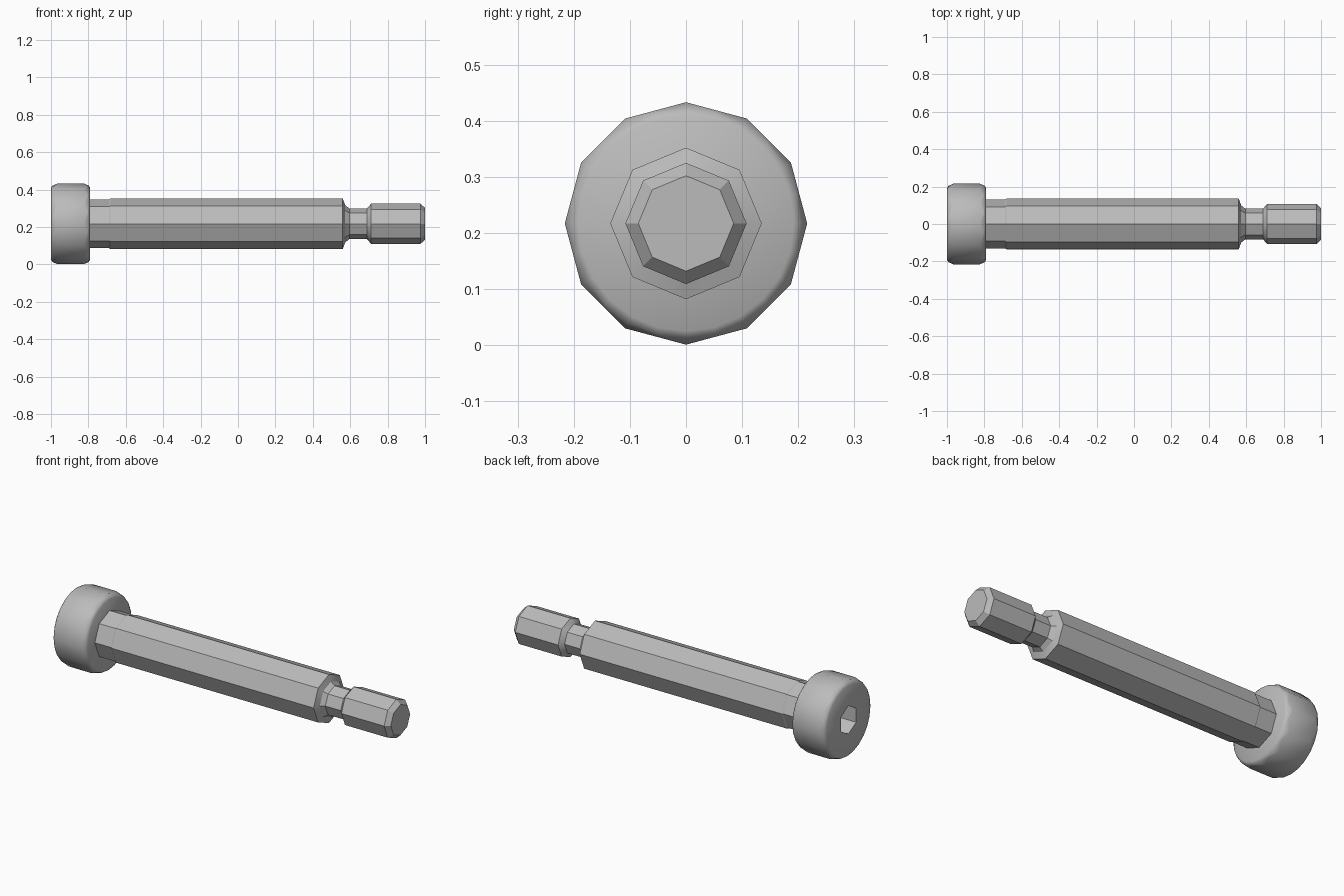
import bpy, bmesh, math
from math import cos, sin, pi

cube = bpy.data.objects.get("Cube")
if cube:
    bpy.data.objects.remove(cube, do_unlink=True)

AXIS_Z = 0.217
HEAD_R = 0.216

steel = bpy.data.materials.new("grey steel")
steel.use_nodes = True
steel.diffuse_color = (0.5, 0.5, 0.5, 1)
steel.node_tree.nodes["Principled BSDF"].inputs["Base Color"].default_value = (0.5, 0.5, 0.5, 1)


def ring(bm, sides, place):
    """One ring of vertices round the x axis; place(i) gives (x, radius)."""
    verts = []
    for i in range(sides):
        x, r = place(i)
        a = 2 * pi * i / sides
        verts.append(bm.verts.new((x, r * sin(a), AXIS_Z + r * cos(a))))
    return verts


def bridge(bm, a, b):
    n = len(a)
    for i in range(n):
        j = (i + 1) % n
        bm.faces.new((a[i], a[j], b[j], b[i]))


def finish(bm, name, angle):
    bmesh.ops.recalc_face_normals(bm, faces=bm.faces)
    mesh = bpy.data.meshes.new(name)
    bm.to_mesh(mesh)
    bm.free()
    mesh.materials.append(steel)
    obj = bpy.data.objects.new(name, mesh)
    bpy.context.collection.objects.link(obj)
    bpy.ops.object.select_all(action='DESELECT')
    obj.select_set(True)
    bpy.context.view_layer.objects.active = obj
    bpy.ops.object.shade_smooth_by_angle(angle=math.radians(angle))
    return obj


def lathe(name, profile, sides=8):
    bm = bmesh.new()
    rings = [ring(bm, sides, lambda i, p=p: p) for p in profile]
    for a, b in zip(rings, rings[1:]):
        bridge(bm, a, b)
    bm.faces.new(rings[0])
    bm.faces.new(rings[-1])
    return finish(bm, name, 30)


# Octagonal shank parts, along x
lathe("shoulder_neck", [(-0.80, 0.130), (-0.685, 0.130)])
lathe("shoulder", [(-0.69, 0.130), (-0.683, 0.135), (0.56, 0.135),
                   (0.573, 0.10), (0.595, 0.082)])
lathe("thread_relief", [(0.585, 0.082), (0.70, 0.082)])
lathe("threaded_end", [(0.69, 0.082), (0.712, 0.108), (0.975, 0.108), (1.0, 0.085)])

# Twelve-sided head with scalloped, rounded rims and a hexagonal socket
bm = bmesh.new()
SIDES = 24
mid_r = HEAD_R * cos(pi / 12)


def rim(x, inward):
    """Scalloped rim: the chamfer runs deeper at corners than on flats."""
    return ring(bm, SIDES, lambda i: (x + inward * (0.035 if i % 2 == 0 else 0.016),
                                      HEAD_R if i % 2 == 0 else mid_r))


def circle(x, r, sides=SIDES):
    return ring(bm, sides, lambda i: (x, r))


back, front = -1.0, -0.79
socket_mouth = circle(back, 0.078, 6)
socket_floor = circle(back + 0.12, 0.078, 6)
face_rim = circle(back, 0.192)
rings = [face_rim, circle(back + 0.008, 0.204), rim(back, 1),
         rim(front, -1), circle(front - 0.008, 0.204), circle(front, 0.192)]
for a, b in zip(rings, rings[1:]):
    bridge(bm, a, b)
bm.faces.new(rings[-1])

# End face around the socket: a fan to each socket corner
step = SIDES // 6
for k in range(6):
    n = (k + 1) % 6
    arc = [face_rim[(k * step + s) % SIDES] for s in range(step + 1)]
    bm.faces.new(arc + [socket_mouth[n], socket_mouth[k]])
bridge(bm, socket_mouth, socket_floor)
bm.faces.new(socket_floor)
finish(bm, "socket_head", 38)
